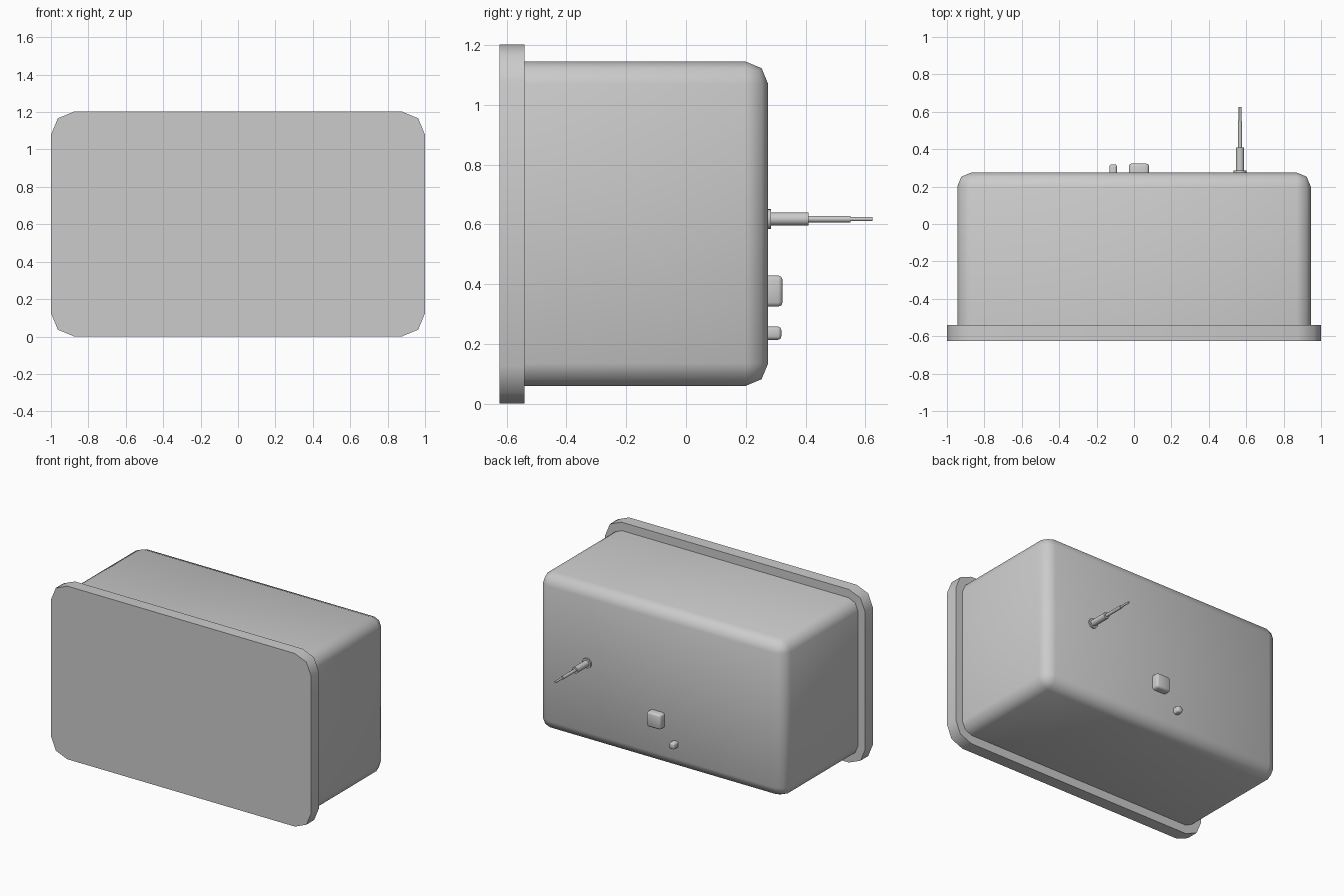
import bpy, bmesh, math
from mathutils import Matrix

if "Cube" in bpy.data.objects:
    bpy.data.objects.remove(bpy.data.objects["Cube"])


def finish(name, bm, angle):
    bmesh.ops.recalc_face_normals(bm, faces=bm.faces)
    mesh = bpy.data.meshes.new(name)
    bm.to_mesh(mesh)
    bm.free()
    ob = bpy.data.objects.new(name, mesh)
    bpy.context.collection.objects.link(ob)
    bpy.ops.object.select_all(action='DESELECT')
    ob.select_set(True)
    bpy.context.view_layer.objects.active = ob
    bpy.ops.object.shade_smooth_by_angle(angle=math.radians(angle))
    return ob


def rounded_box(name, x, y, z, radius, segments, round_back, angle=50):
    """Box from (min, max) ranges, rounding edges along y and optionally the back rim."""
    bm = bmesh.new()
    bmesh.ops.create_cube(bm, size=1)
    for v in bm.verts:
        for i, (lo, hi) in enumerate((x, y, z)):
            v.co[i] = lo if v.co[i] < 0 else hi
    edges = []
    for e in bm.edges:
        a, b = (v.co.y for v in e.verts)
        along_y = abs(a - b) > 1e-5
        back_rim = min(a, b) > y[1] - 1e-5
        if along_y or (round_back and back_rim):
            edges.append(e)
    bmesh.ops.bevel(bm, geom=edges, offset=radius, segments=segments,
                    profile=0.5, affect='EDGES')
    return finish(name, bm, angle)


def rod(name, radius, y0, y1, x=0.567, z=0.618, sides=16):
    """Cylinder lying along y."""
    bm = bmesh.new()
    m = Matrix.Translation((x, (y0 + y1) / 2, z)) @ Matrix.Rotation(math.pi / 2, 4, 'X')
    bmesh.ops.create_cone(bm, cap_ends=True, segments=sides, radius1=radius,
                          radius2=radius, depth=y1 - y0, matrix=m)
    return finish(name, bm, 40)


BACK = 0.275

# Front plate and housing
rounded_box("front_plate", (-1, 1), (-0.625, -0.54), (0, 1.203), 0.125, 2, False)
rounded_box("housing", (-0.945, 0.945), (-0.54, BACK), (0.06, 1.145), 0.075, 2, True)

# Telescopic rod on the back
rod("rod_collar", 0.034, BACK - 0.005, 0.285)
rod("rod_base", 0.022, 0.28, 0.41)
rod("rod_middle", 0.011, 0.405, 0.55)
rod("rod_tip", 0.007, 0.545, 0.625)

# Buttons on the back
rounded_box("large_button", (-0.028, 0.08), (BACK - 0.01, 0.323), (0.325, 0.429), 0.014, 2, True)
rounded_box("small_button", (-0.132, -0.091), (BACK - 0.01, 0.319), (0.214, 0.258), 0.011, 2, True)
